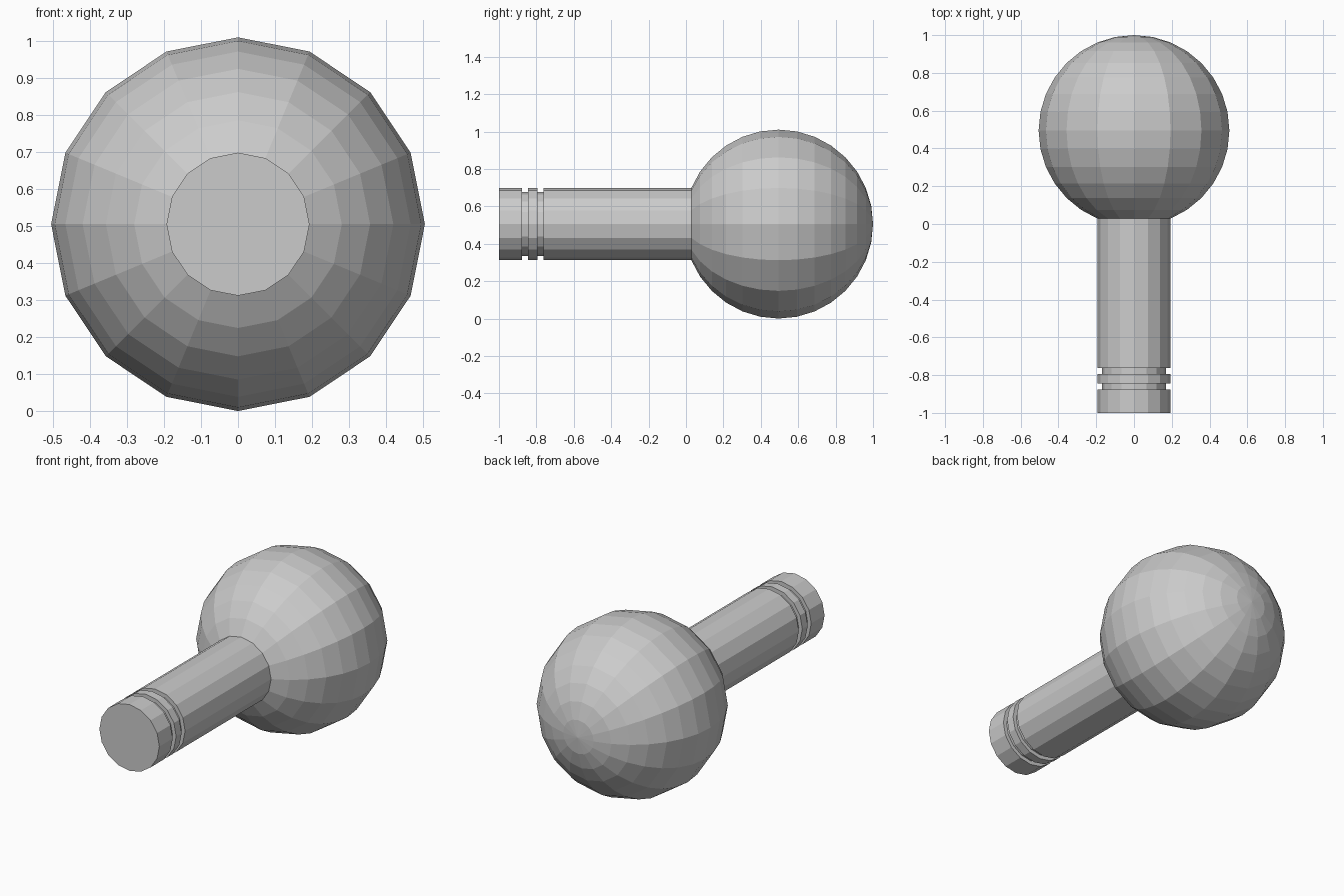
import bpy, bmesh
from math import sin, cos, pi

if "Cube" in bpy.data.objects:
    bpy.data.objects.remove(bpy.data.objects["Cube"])

SIDES = 16
R = 0.505             # ball radius
CY = 1 - R            # ball centre along y
STEP = pi / 16        # ring spacing on the ball


def lathe(name, profile):
    """Spin (y, radius) points round the y axis; radius 0 is a pole."""
    bm = bmesh.new()
    rings = []
    for y, r in profile:
        n = SIDES if r > 1e-5 else 1
        rings.append([bm.verts.new((r * sin(2 * pi * i / SIDES), y,
                                    R + r * cos(2 * pi * i / SIDES)))
                      for i in range(n)])
    for a, b in zip(rings, rings[1:]):
        for i in range(SIDES):
            j = (i + 1) % SIDES
            corners = [a[i % len(a)], a[j % len(a)], b[j % len(b)], b[i % len(b)]]
            bm.faces.new(list(dict.fromkeys(corners)))
    # Flat end on an open front ring
    if name == "handle":
        bm.faces.new(rings[0])
    bmesh.ops.recalc_face_normals(bm, faces=bm.faces)
    mesh = bpy.data.meshes.new(name)
    bm.to_mesh(mesh)
    bm.free()
    obj = bpy.data.objects.new(name, mesh)
    bpy.context.collection.objects.link(obj)
    return obj


# Ball head: starts at the neck ring, ends at the back pole
ball = [(CY - R * cos(k * STEP), R * sin(k * STEP)) for k in range(2, 17)]
lathe("ball_head", ball)

# Handle: straight bar with two square grooves near the front end
neck_y, hr = ball[0]
gr = hr - 0.023
profile = [(-1, hr)]
for y0, y1 in ((-0.877, -0.845), (-0.795, -0.763)):
    profile += [(y0, hr), (y0, gr), (y1, gr), (y1, hr)]
profile.append((neck_y, hr))
lathe("handle", profile)
